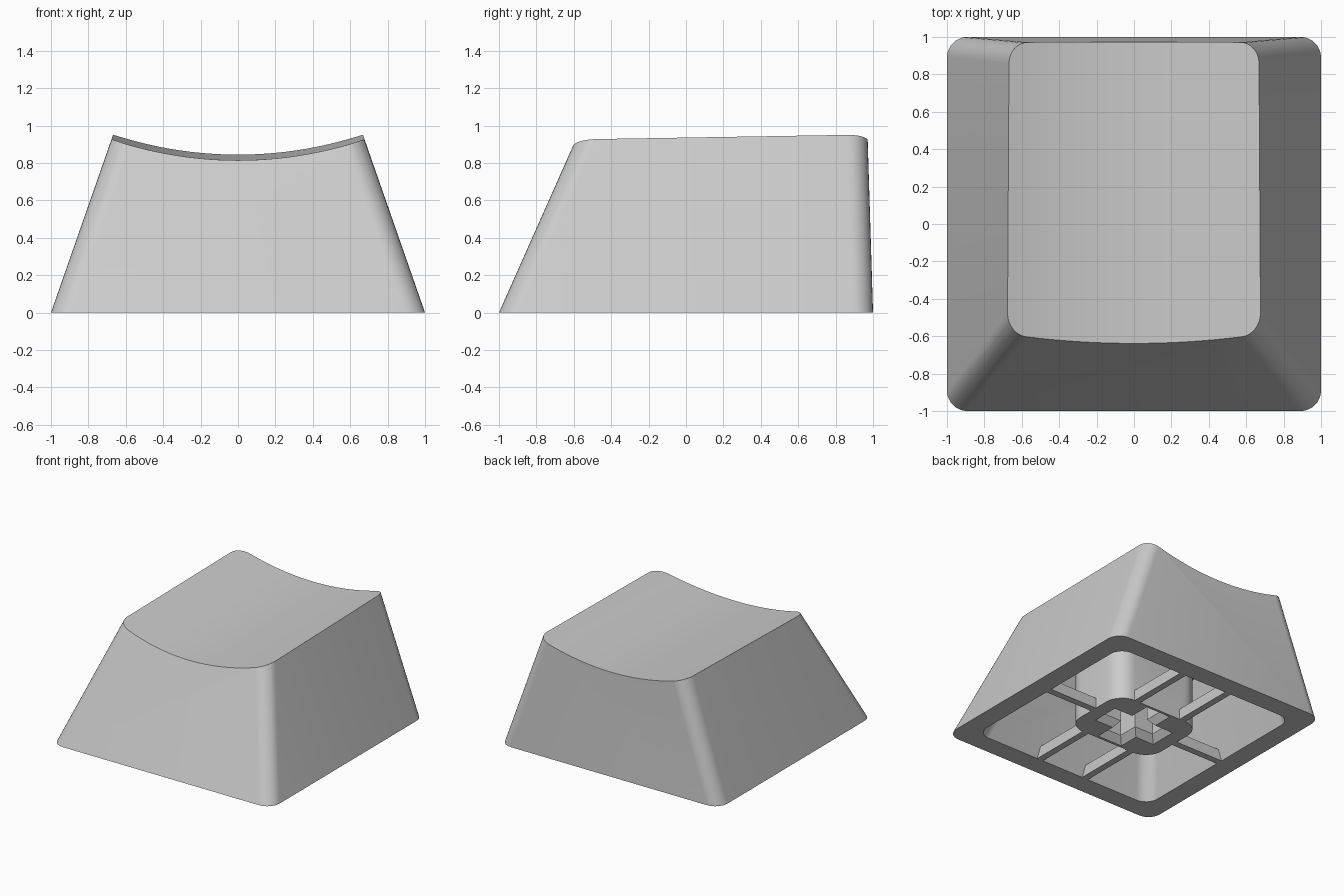
import bpy
import bmesh
import math
from mathutils import Matrix

if "Cube" in bpy.data.objects:
    bpy.data.objects.remove(bpy.data.objects["Cube"], do_unlink=True)

mat = bpy.data.materials.new("light grey plastic")
mat.use_nodes = True
grey = (0.6, 0.6, 0.6, 1)
mat.diffuse_color = grey
mat.node_tree.nodes["Principled BSDF"].inputs["Base Color"].default_value = grey


def add_object(name, bm):
    bmesh.ops.recalc_face_normals(bm, faces=bm.faces)
    mesh = bpy.data.meshes.new(name)
    bm.to_mesh(mesh)
    bm.free()
    mesh.materials.append(mat)
    obj = bpy.data.objects.new(name, mesh)
    bpy.context.collection.objects.link(obj)
    return obj


def rounded_rect(x, y0, y1, r, segments=8):
    """Outline of a rectangle from -x to x and y0 to y1, counter-clockwise."""
    corners = ((x - r, y1 - r), (r - x, y1 - r), (r - x, y0 + r), (x - r, y0 + r))
    points = []
    for i, (cx, cy) in enumerate(corners):
        for k in range(segments + 1):
            a = math.pi / 2 * (i + k / segments)
            points.append((cx + r * math.cos(a), cy + r * math.sin(a)))
    return points


def loft(name, sections):
    """Closed solid through (z, outline) sections with equal point counts."""
    bm = bmesh.new()
    rings = [[bm.verts.new((x, y, z)) for x, y in pts] for z, pts in sections]
    n = len(rings[0])
    for low, high in zip(rings, rings[1:]):
        for i in range(n):
            j = (i + 1) % n
            bm.faces.new((low[i], low[j], high[j], high[i]))
    bm.faces.new(rings[0][::-1])
    bm.faces.new(rings[-1])
    return add_object(name, bm)


def box(name, x, y, z0, z1):
    outline = [(x, y), (-x, y), (-x, -y), (x, -y)]
    return loft(name, [(z0, outline), (z1, outline)])


def combine(target, tool, operation="DIFFERENCE"):
    mod = target.modifiers.new("cut", "BOOLEAN")
    mod.operation = operation
    mod.solver = "EXACT"
    mod.object = tool
    bpy.context.view_layer.objects.active = target
    bpy.ops.object.modifier_apply(modifier=mod.name)
    bpy.data.objects.remove(tool, do_unlink=True)


def dish(centre_height, radius):
    """Large cylinder lying front to back, rising a little to the back."""
    bm = bmesh.new()
    place = Matrix.Translation((0, 0, centre_height + radius)) @ Matrix.Rotation(
        0.0187 - math.pi / 2, 4, "X")
    bmesh.ops.create_cone(bm, cap_ends=True, segments=256, radius1=radius,
                          radius2=radius, depth=4, matrix=place)
    return add_object("dish_cutter", bm)


def tapered_block(name, inset, z0, z1):
    """Cap form with leaning sides, drawn in by the inset."""
    def section(z):
        return z, rounded_rect(1 - 0.349 * z - inset, -1 + 0.444 * z + inset,
                               1 - 0.031 * z - inset, 0.11)
    return loft(name, [section(z0), section(z1)])


# Hollow cap with a scooped top
cap = tapered_block("cap_shell", 0, 0, 1.2)
combine(cap, dish(0.827, 2.13))
cavity = tapered_block("cavity_cutter", 0.163, -0.05, 1.1)
combine(cavity, dish(0.717, 2.24))
combine(cap, cavity)

# Stem, flaring out into the underside of the top
def stem_section(z, s):
    return z, rounded_rect(0.398 * s, -0.305 * s, 0.305 * s, 0.15 * s)


stem = loft("stem_and_ribs", [stem_section(0, 1), stem_section(0.443, 1),
                              stem_section(0.76, 1.6)])

# Thin ribs joining the stem to the walls
RIB = 0.0277
REACH = 0.84
combine(stem, box("cross_rib", REACH, RIB, 0, 0.088), "UNION")
for side in (-1, 1):
    rib = box("long_rib", RIB, REACH, 0, 0.088)
    rib.data.transform(Matrix.Translation((side * 0.221, 0, 0)))
    combine(stem, rib, "UNION")

# Cross-shaped socket with a flared mouth
for x, y in ((0.24, 0.07), (0.07, 0.24)):
    def slot(grow):
        return [(sx * (x + grow), sy * (y + grow))
                for sx, sy in ((1, 1), (-1, 1), (-1, -1), (1, -1))]
    combine(stem, loft("socket_cutter", [(-0.055, slot(0.088)), (0.055, slot(0)),
                                         (0.443, slot(0))]))

# Smooth the curved surfaces, keep edges sharp
bpy.ops.object.select_all(action="DESELECT")
for obj in (cap, stem):
    obj.select_set(True)
bpy.context.view_layer.objects.active = cap
bpy.ops.object.shade_smooth_by_angle(angle=math.radians(30))
